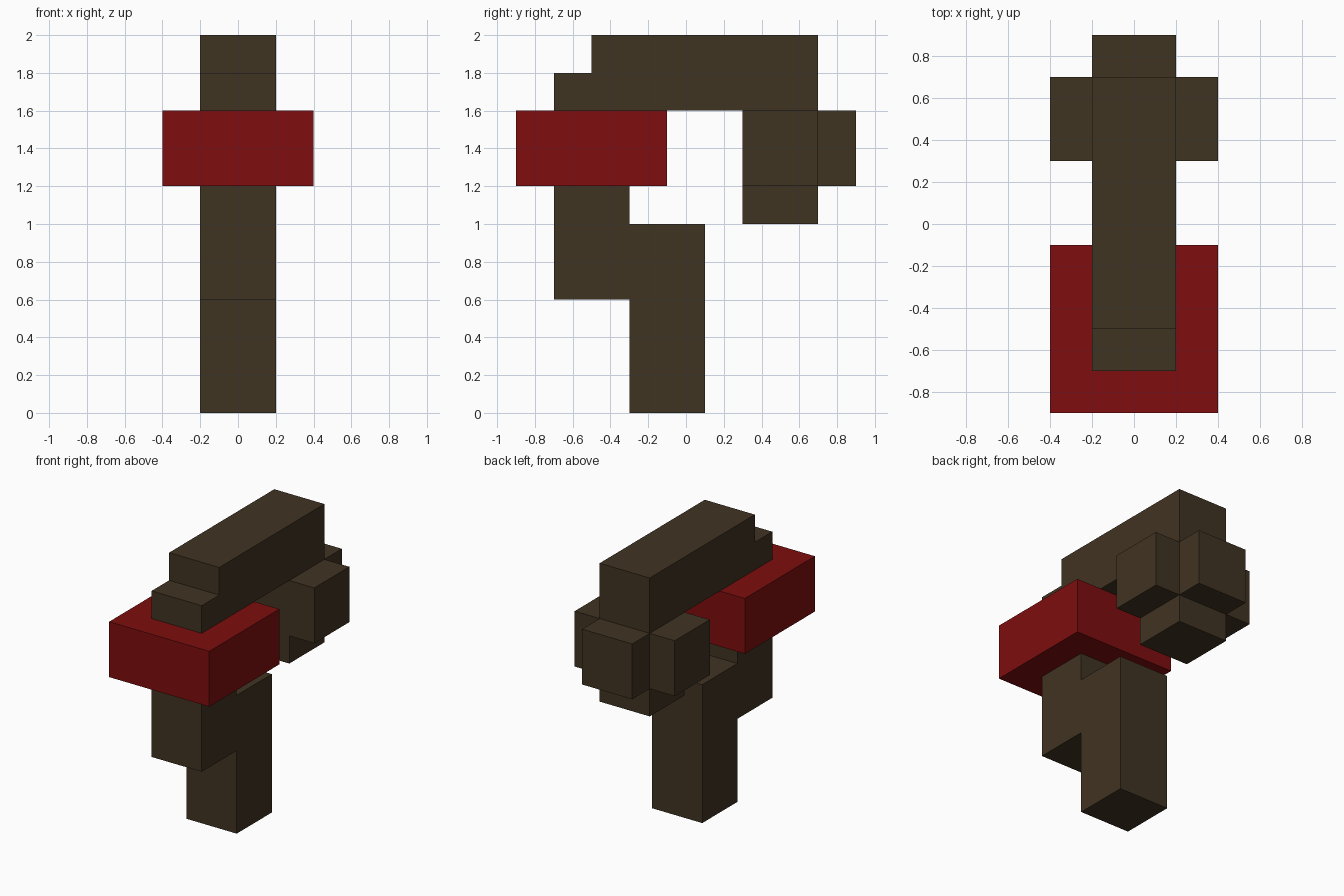
import bpy
import bmesh

cube = bpy.data.objects.get("Cube")
if cube:
    bpy.data.objects.remove(cube, do_unlink=True)


def make_material(name, rgb):
    mat = bpy.data.materials.new(name)
    mat.use_nodes = True
    colour = (*rgb, 1.0)
    mat.diffuse_color = colour
    mat.node_tree.nodes["Principled BSDF"].inputs["Base Color"].default_value = colour
    return mat


brown = make_material("dark_brown", (0.051, 0.033, 0.016))
red = make_material("deep_red", (0.209, 0.004, 0.0044))


def extrude_profile(name, outline, x_min, x_max, mat):
    """Extrude a closed (y, z) outline along x."""
    bm = bmesh.new()
    face = bm.faces.new([bm.verts.new((x_min, y, z)) for y, z in outline])
    result = bmesh.ops.extrude_face_region(bm, geom=[face])
    moved = [v for v in result["geom"] if isinstance(v, bmesh.types.BMVert)]
    bmesh.ops.translate(bm, verts=moved, vec=(x_max - x_min, 0, 0))
    bmesh.ops.recalc_face_normals(bm, faces=bm.faces)
    mesh = bpy.data.meshes.new(name)
    bm.to_mesh(mesh)
    bm.free()
    mesh.materials.append(mat)
    obj = bpy.data.objects.new(name, mesh)
    bpy.context.collection.objects.link(obj)
    return obj


def block(name, x, y, z, mat):
    """Box from (min, max) ranges."""
    outline = [(y[0], z[0]), (y[1], z[0]), (y[1], z[1]), (y[0], z[1])]
    return extrude_profile(name, outline, *x, mat)


HALF = 0.2  # half thickness of the stem and arm

# Stepped lower stem
extrude_profile("stem", [(-0.3, 0), (0.1, 0), (0.1, 1), (-0.3, 1),
                         (-0.3, 1.2), (-0.7, 1.2), (-0.7, 0.6), (-0.3, 0.6)],
                -HALF, HALF, brown)

# Wide band between stem and arm
block("red_band", (-0.4, 0.4), (-0.9, -0.1), (1.2, 1.6), red)

# Overhanging arm with its drooping tip
extrude_profile("arm", [(-0.7, 1.6), (0.3, 1.6), (0.3, 1), (0.7, 1),
                        (0.7, 2), (-0.5, 2), (-0.5, 1.8), (-0.7, 1.8)],
                -HALF, HALF, brown)

# Knobs around the drooping tip
for side, x in (("left", (HALF, 0.4)), ("right", (-0.4, -HALF))):
    block(side + "_knob", x, (0.3, 0.7), (1.2, 1.6), brown)
block("back_knob", (-HALF, HALF), (0.7, 0.9), (1.2, 1.6), brown)
